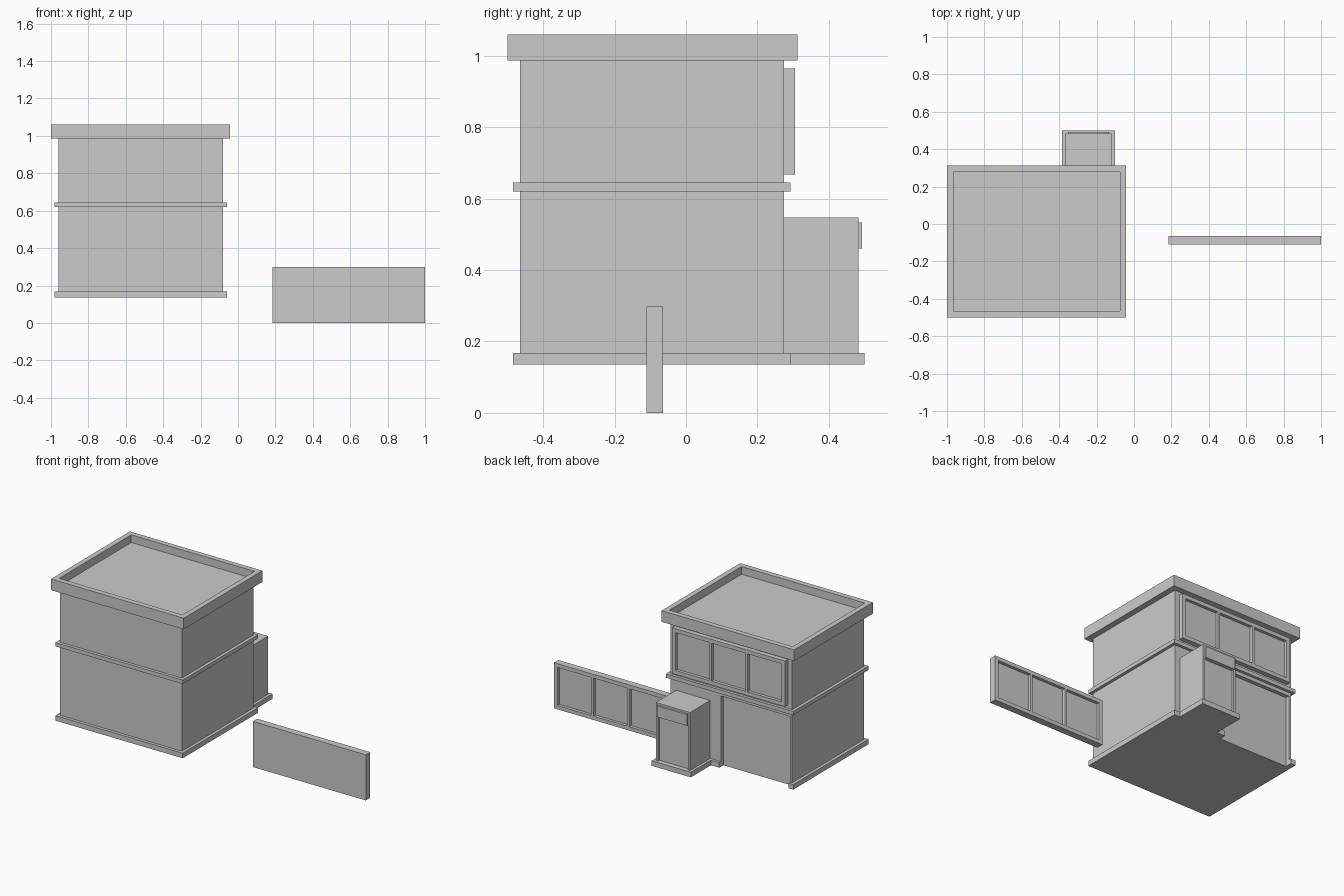
import bpy, bmesh

if "Cube" in bpy.data.objects:
    bpy.data.objects.remove(bpy.data.objects["Cube"])


def prism(name, outline, z0, z1):
    """Extrude a plan outline from z0 to z1."""
    bm = bmesh.new()
    face = bm.faces.new([bm.verts.new((x, y, z0)) for x, y in outline])
    top = bmesh.ops.extrude_face_region(bm, geom=[face])["geom"]
    verts = [v for v in top if isinstance(v, bmesh.types.BMVert)]
    bmesh.ops.translate(bm, verts=verts, vec=(0, 0, z1 - z0))
    bmesh.ops.recalc_face_normals(bm, faces=bm.faces)
    mesh = bpy.data.meshes.new(name)
    bm.to_mesh(mesh)
    bm.free()
    obj = bpy.data.objects.new(name, mesh)
    bpy.context.collection.objects.link(obj)
    return obj


def box(name, x, y, z):
    (x0, x1), (y0, y1) = x, y
    return prism(name, [(x0, y0), (x1, y0), (x1, y1), (x0, y1)], *z)


def carve(obj, x, y, z):
    """Cut a box-shaped recess with a boolean modifier."""
    cutter = box(obj.name + "_cutter", x, y, z)
    cutter.hide_render = True
    cutter.hide_viewport = True
    cutter.display_type = 'WIRE'
    mod = obj.modifiers.new("recess", 'BOOLEAN')
    mod.operation = 'DIFFERENCE'
    mod.solver = 'EXACT'
    mod.object = cutter


def three_pane_panel(name, x0, y0, z0):
    """Slab with three shallow panes on its +y face."""
    width, depth, height = 0.815, 0.045, 0.298
    edge, bar, sunk = 0.025, 0.016, 0.02
    panel = box(name, (x0, x0 + width), (y0, y0 + depth), (z0, z0 + height))
    pane = (width - 2 * edge - 2 * bar) / 3
    for i in range(3):
        px = x0 + edge + i * (pane + bar)
        carve(panel, (px, px + pane), (y0 + depth - sunk, y0 + depth + 0.05),
              (z0 + edge, z0 + height - edge))
    return panel


# Plinth follows the walls, the entrance porch and the recessed shopfront
prism("plinth", [(-0.98, -0.485), (-0.06, -0.485), (-0.06, 0.293),
                 (-0.102, 0.293), (-0.102, 0.5), (-0.385, 0.5),
                 (-0.385, 0.293), (-0.445, 0.293), (-0.445, 0.25),
                 (-0.945, 0.25), (-0.945, 0.293), (-0.98, 0.293)],
      0.135, 0.168)

# Main walls with the shopfront recess
walls = box("walls", (-0.96, -0.08), (-0.465, 0.275), (0.168, 0.99))
carve(walls, (-0.945, -0.445), (0.25, 0.4), (0.1, 0.596))

# Band between floors
box("floor_band", (-0.98, -0.06), (-0.485, 0.293), (0.62, 0.645))

# Roof tray with raised rim
roof = box("roof", (-1.0, -0.042), (-0.5, 0.312), (0.987, 1.06))
carve(roof, (-0.966, -0.076), (-0.465, 0.278), (1.01, 1.2))

# Entrance porch with sunken door and a blank board above it
porch = box("porch", (-0.367, -0.12), (0.27, 0.483), (0.168, 0.547))
carve(porch, (-0.352, -0.135), (0.468, 0.6), (0.1, 0.535))
box("door_board", (-0.352, -0.135), (0.46, 0.493), (0.46, 0.533))

# Upper window and the matching loose panel
three_pane_panel("upper_window", -0.928, 0.26, 0.667)
three_pane_panel("loose_panel", 0.185, -0.11, 0.0)
